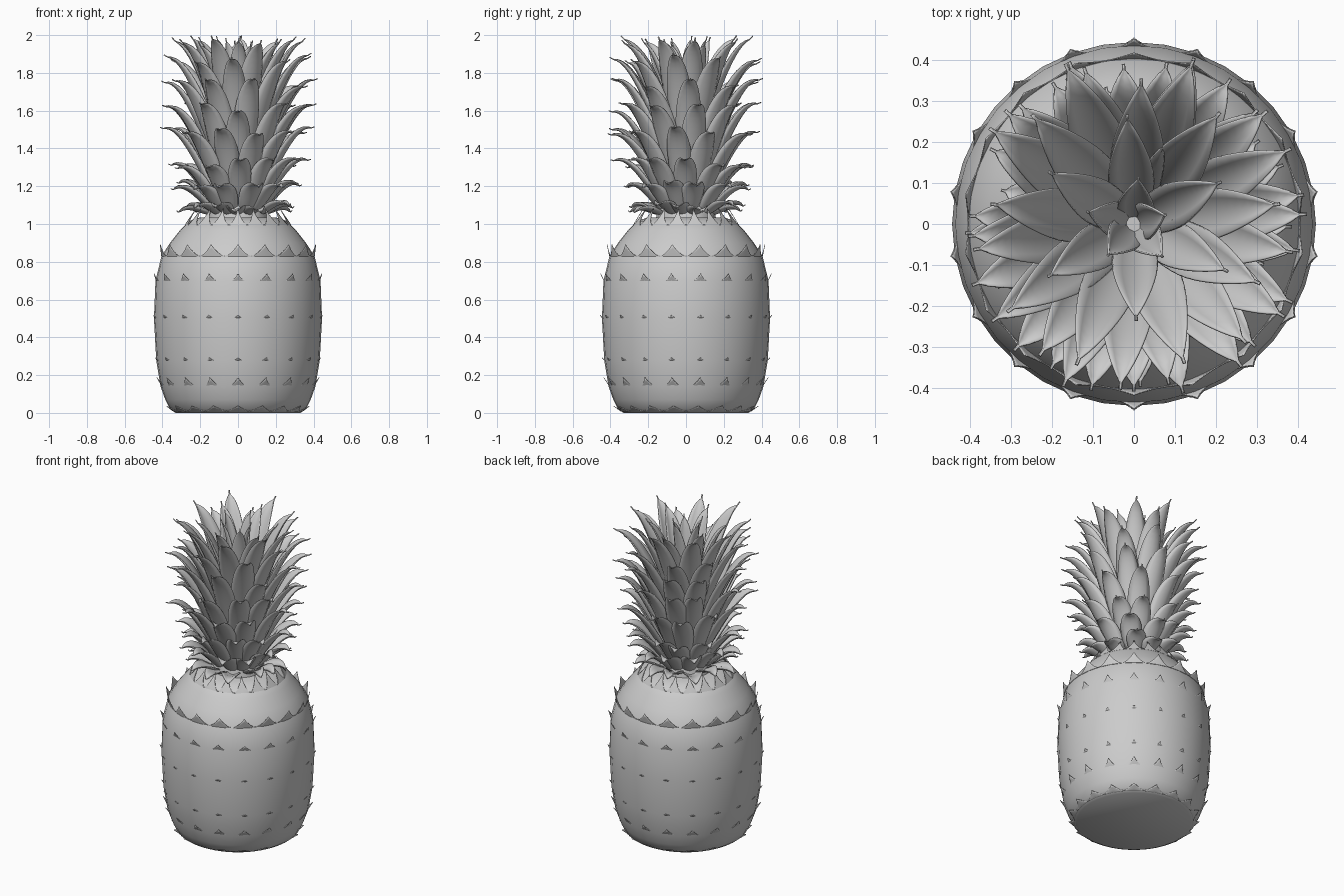
import bpy, bmesh, math, random
from mathutils import Vector

random.seed(4)
cube = bpy.data.objects.get("Cube")
if cube:
    bpy.data.objects.remove(cube)

grey = bpy.data.materials.new("plain_grey")
grey.use_nodes = True
grey.diffuse_color = (0.6, 0.6, 0.6, 1)
grey.node_tree.nodes["Principled BSDF"].inputs["Base Color"].default_value = (0.6, 0.6, 0.6, 1)

SCALES = 18


def finish(name, bm, thickness=0.0, angle=40):
    """Turn a bmesh into a smooth grey object, optionally thickened."""
    mesh = bpy.data.meshes.new(name)
    bm.to_mesh(mesh)
    bm.free()
    mesh.materials.append(grey)
    obj = bpy.data.objects.new(name, mesh)
    bpy.context.collection.objects.link(obj)
    bpy.ops.object.select_all(action='DESELECT')
    obj.select_set(True)
    bpy.context.view_layer.objects.active = obj
    bpy.ops.object.shade_smooth_by_angle(angle=math.radians(angle))
    if thickness:
        mod = obj.modifiers.new("thickness", 'SOLIDIFY')
        mod.thickness = thickness
        mod.offset = 0


def polar(r, a, z):
    return Vector((r * math.sin(a), -r * math.cos(a), z))


def skin(bm, rows, closed=False):
    """Join rows of points with quads."""
    grid = [[bm.verts.new(p) for p in row] for row in rows]
    for low, high in zip(grid, grid[1:]):
        n = len(low)
        for i in range(n if closed else n - 1):
            j = (i + 1) % n
            bm.faces.new((low[i], low[j], high[j], high[i]))
    return grid


def lathe(name, profile, sides):
    bm = bmesh.new()
    rows = [[polar(r, math.tau * i / sides, z) for i in range(sides)] for r, z in profile]
    grid = skin(bm, rows, closed=True)
    bm.faces.new(grid[0][::-1])
    bm.faces.new(grid[-1])
    finish(name, bm)


# Barrel-shaped fruit and the stem that carries the crown
lathe("fruit_body", [(.33, 0), (.36, .02), (.385, .07), (.41, .14), (.433, .28), (.445, .5),
                     (.437, .7), (.405, .83), (.36, .9), (.305, .97), (.26, 1.015), (.2, 1.035)], 36)
lathe("crown_stem", [(.16, 1.02), (.15, 1.09), (.11, 1.2), (.07, 1.35), (.02, 1.5)], 18)


def collar(name, z, height, r_low, r_tip, power):
    """Ring of scales whose upper edge rises to pointed cusps."""
    bm = bmesh.new()
    steps = 16
    rows = []
    for v in (-.25, 0, .33, .66, 1):
        row = []
        for i in range(SCALES * steps):
            t = abs((i / steps + .5) % 1 - .5) * 2
            rise = (1 - t) ** power * max(v, 0)
            r = r_low + (r_tip - r_low) * rise - (.012 if v < 0 else 0)
            row.append(polar(r, math.tau * i / (SCALES * steps), z + height * (rise + min(v, 0) * .3) + .002 * v))
        rows.append(row)
    skin(bm, rows, closed=True)
    finish(name, bm, .003)


# Scale rows from the base to the shoulder; the low edges sink into the fruit
collar("base_scales", .01, .025, .345, .385, 1.6)
collar("lower_scales", .135, .05, .401, .436, 2.5)
collar("low_middle_scales", .27, .02, .424, .445, 4)
collar("middle_scales", .495, .02, .437, .455, 4)
collar("upper_scales", .69, .045, .431, .452, 3)
collar("shoulder_scales", .83, .06, .405, .418, 1.8)
collar("top_scales", .995, .085, .279, .225, 1.8)


def bezier(p, t):
    s = 1 - t
    return p[0] * s**3 + p[1] * 3 * s * s * t + p[2] * 3 * s * t * t + p[3] * t**3


def leaf(bm, angle, base, tip, width, droop):
    """Cupped lance-shaped blade that bends outward to a thin hooked tip."""
    (r0, z0), (r1, z1) = base, tip
    rise = z1 - z0
    pts = [Vector((r0, z0)), Vector((r0 + (r1 - r0) * .33, z0 + rise * .45)),
           Vector((r0 + (r1 - r0) * .72, z1 + droop)), Vector((r1, z1))]
    rows = []
    steps = 16
    for k in range(steps + 1):
        t = k / steps
        c = bezier(pts, t)
        d = (bezier(pts, min(t + .02, 1)) - bezier(pts, max(t - .02, 0))).normalized()
        inward = Vector((-d.y, d.x))
        if t < .45:
            half = width * .5 * (.55 + .45 * math.sin(math.pi * t / .9))
        else:
            half = width * .5 * max(1 - ((t - .45) / .5) ** 1.7, .05) if t < .95 else width * .025
        # the last bit of the blade curls upward into a hook
        c = c + Vector((0, .02 * max(0, (t - .9) / .1) ** 2))
        row = []
        for u in (-1, -.6, 0, .6, 1):
            q = c + inward * (half * .45 * u * u)
            side = Vector((math.cos(angle), math.sin(angle), 0)) * (u * half)
            row.append(polar(q.x, angle, q.y) + side)
        rows.append(row)
    skin(bm, rows)


# Crown tiers: name, count, base (r, z), tip (r, z), width, droop
tiers = [
    ("skirt_leaves", 13, (.14, 1.05), (.31, 1.07), .11, .06),
    ("first_leaves", 12, (.13, 1.06), (.35, 1.18), .12, .08),
    ("second_leaves", 12, (.12, 1.08), (.38, 1.30), .12, .08),
    ("third_leaves", 11, (.11, 1.11), (.41, 1.47), .125, .08),
    ("fourth_leaves", 11, (.10, 1.15), (.42, 1.60), .13, .08),
    ("fifth_leaves", 10, (.08, 1.20), (.42, 1.73), .13, .08),
    ("sixth_leaves", 9, (.06, 1.26), (.41, 1.86), .13, .06),
    ("seventh_leaves", 9, (.04, 1.32), (.36, 1.96), .13, .02),
    ("inner_leaves", 6, (.02, 1.38), (.25, 1.965), .11, .0),
    ("heart_leaves", 5, (.01, 1.42), (.1, 1.96), .09, .0),
]
for k, (name, count, base, tip, width, droop) in enumerate(tiers):
    bm = bmesh.new()
    for i in range(count):
        a = math.tau * (i + .5 * (k % 2)) / count + random.uniform(-.1, .1)
        z = min(tip[1] + random.uniform(-.025, .025), 1.975)
        leaf(bm, a, base, (tip[0] + random.uniform(-.02, .02), z), width, droop)
    finish(name, bm, .005, 60)
